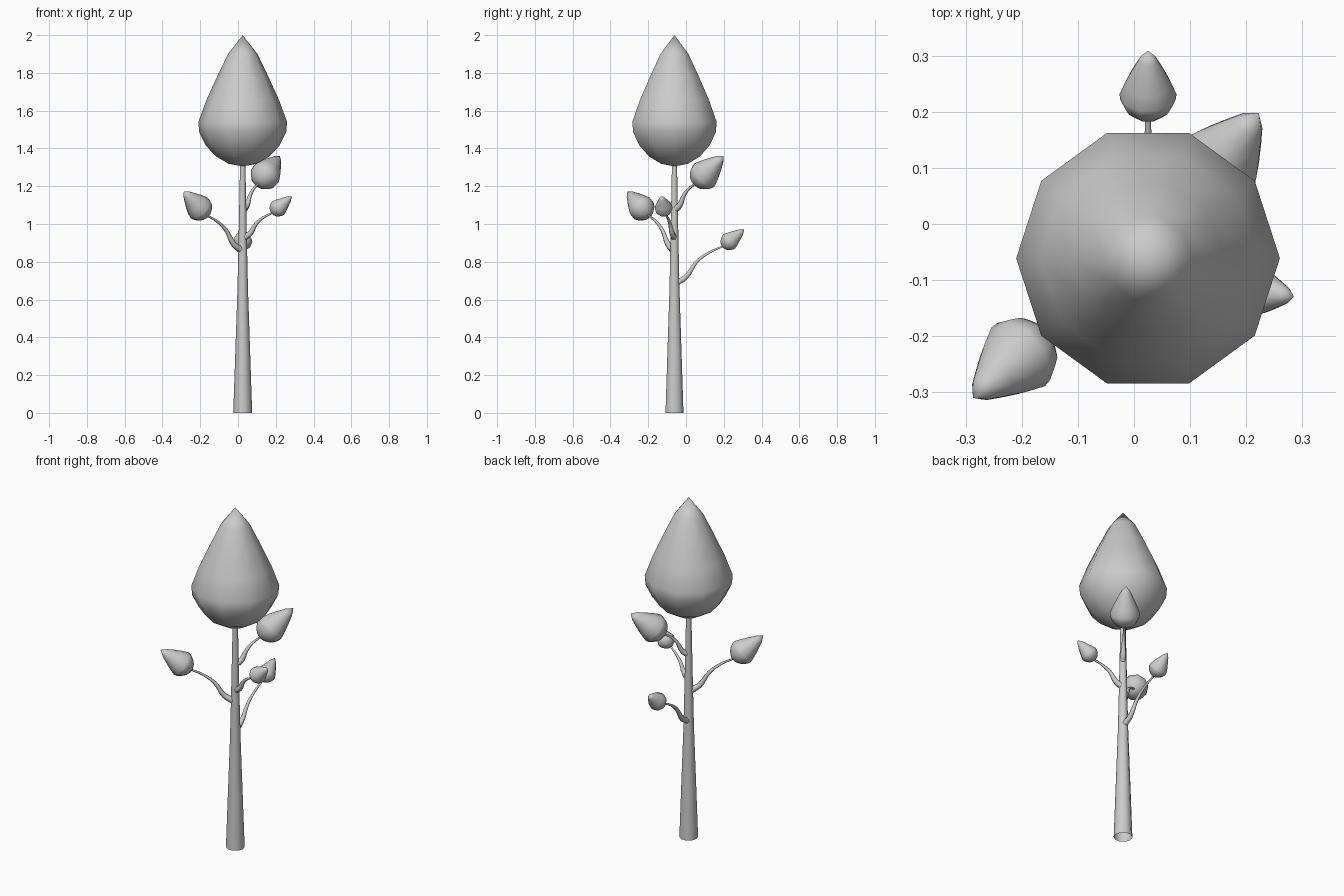
import bpy, bmesh, math
from mathutils import Vector

if "Cube" in bpy.data.objects:
    bpy.data.objects.remove(bpy.data.objects["Cube"])

CX, CY = 0.025, -0.061      # trunk axis
SIDES = 10

# Teardrop profile (radius, height), measured from its base
DROP = [(0, 0), (0.075, 0.014), (0.142, 0.053), (0.195, 0.11), (0.23, 0.18),
        (0.235, 0.235), (0.192, 0.352), (0.136, 0.475), (0.078, 0.595), (0, 0.695)]
TRUNK = [(0.05, 0), (0.04, 0.3), (0.028, 0.65), (0.022, 0.92), (0.014, 1.32)]


def lathe(name, profile, sides=SIDES):
    """Revolve a (radius, height) profile around z."""
    bm = bmesh.new()
    rings = []
    for r, z in profile:
        if r == 0:
            rings.append([bm.verts.new((0, 0, z))] * sides)
        else:
            rings.append([bm.verts.new((r * math.cos(2 * math.pi * i / sides),
                                        r * math.sin(2 * math.pi * i / sides), z))
                          for i in range(sides)])
    for a, b in zip(rings, rings[1:]):
        for i in range(sides):
            j = (i + 1) % sides
            quad = [a[i], a[j], b[j], b[i]]
            bm.faces.new(list(dict.fromkeys(quad)))
    bmesh.ops.recalc_face_normals(bm, faces=bm.faces)
    for f in bm.faces:
        f.smooth = True
    me = bpy.data.meshes.new(name)
    bm.to_mesh(me)
    bm.free()
    ob = bpy.data.objects.new(name, me)
    bpy.context.collection.objects.link(ob)
    return ob


def branch(name, start, end):
    """Tapered S-shaped twig from the trunk to a bud."""
    cu = bpy.data.curves.new(name, 'CURVE')
    cu.dimensions = '3D'
    cu.bevel_depth = 1.0
    cu.bevel_resolution = 1
    cu.resolution_u = 4
    sp = cu.splines.new('BEZIER')
    steps = [(0, 0, 0.018), (0.19, 0.15, 0.015), (0.43, 0.58, 0.010),
             (0.7, 0.84, 0.007), (1.03, 1.03, 0.005)]
    sp.bezier_points.add(len(steps) - 1)
    d = Vector(end) - Vector(start)
    for p, (h, v, r) in zip(sp.bezier_points, steps):
        p.co = Vector(start) + Vector((d.x * h, d.y * h, d.z * v))
        p.radius = r
        p.handle_left_type = p.handle_right_type = 'AUTO'
    ob = bpy.data.objects.new(name, cu)
    bpy.context.collection.objects.link(ob)


# Trunk (open at the bottom) and main crown
lathe("trunk", TRUNK).location = (CX, CY, 0)
lathe("crown", DROP).location = (CX, CY, 1.305)

# Side twigs: name, attachment on trunk, bud base, bud tip
TWIGS = [
    ("left", (0.012, -0.071, 0.865), (-0.165, -0.199, 1.043), (-0.287, -0.31, 1.172)),
    ("upper", (0.034, -0.052, 1.08), (0.108, 0.049, 1.211), (0.222, 0.198, 1.36)),
    ("right", (0.036, -0.064, 0.93), (0.178, -0.113, 1.055), (0.285, -0.13, 1.147)),
    ("back", (0.025, -0.047, 0.69), (0.025, 0.192, 0.878), (0.025, 0.309, 0.972)),
]
for name, start, base, tip in TWIGS:
    branch(name + "_branch", start, base)
    axis = Vector(tip) - Vector(base)
    bud = lathe(name + "_bud", DROP)
    bud.location = base
    bud.scale = [axis.length / 0.695] * 3
    bud.rotation_euler = axis.to_track_quat('Z', 'Y').to_euler()
